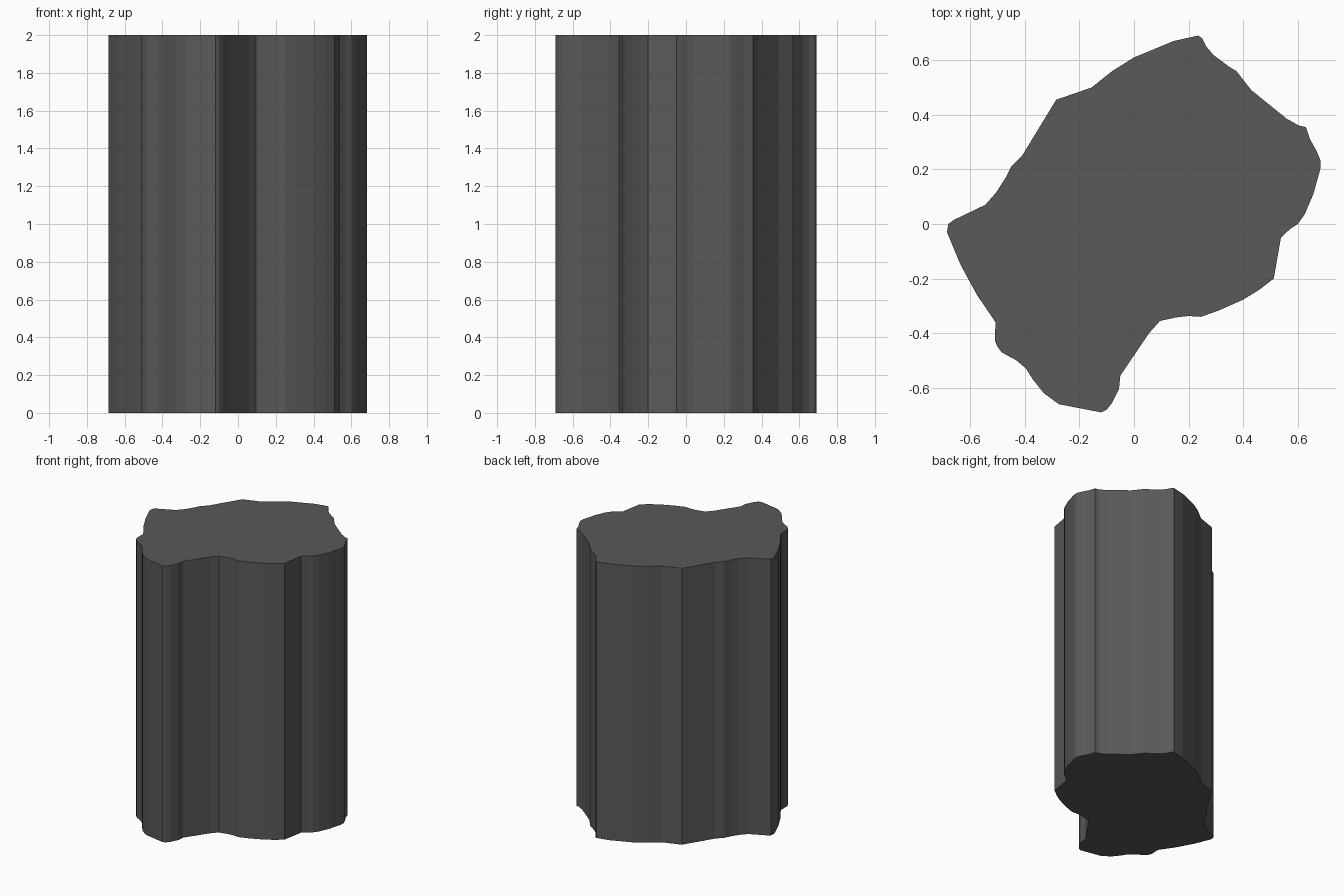
import bpy, bmesh

HEIGHT = 2.0

# Irregular rock outline, clockwise seen from above
outline = [
    (.235, .69), (.25, .68), (.265, .65), (.29, .62), (.35, .575), (.375, .56),
    (.43, .49), (.56, .385), (.605, .36), (.63, .355), (.645, .31), (.67, .265),
    (.684, .23), (.682, .20), (.657, .11), (.625, .035), (.60, 0), (.57, -.02),
    (.538, -.05), (.512, -.20), (.46, -.24), (.40, -.277), (.31, -.317), (.245, -.34),
    (.20, -.337), (.155, -.342), (.095, -.355), (.055, -.40), (-.05, -.555),
    (-.055, -.605), (-.08, -.655), (-.10, -.68), (-.12, -.69), (-.275, -.66),
    (-.33, -.62), (-.37, -.57), (-.395, -.53), (-.43, -.50), (-.485, -.47),
    (-.50, -.45), (-.51, -.425), (-.507, -.36), (-.575, -.26), (-.635, -.15),
    (-.685, -.03), (-.68, 0), (-.66, .015), (-.545, .07), (-.505, .115),
    (-.47, .17), (-.45, .21), (-.41, .25), (-.285, .455), (-.155, .50),
    (-.08, .56), (0, .61), (.145, .67),
]

# Pillar: base face extruded straight up
bm = bmesh.new()
base = bm.faces.new([bm.verts.new((x, y, 0)) for x, y in outline])
result = bmesh.ops.extrude_face_region(bm, geom=[base], use_keep_orig=True)
top = [g for g in result["geom"] if isinstance(g, bmesh.types.BMVert)]
bmesh.ops.translate(bm, verts=top, vec=(0, 0, HEIGHT))
bmesh.ops.recalc_face_normals(bm, faces=bm.faces[:])

mesh = bpy.data.meshes.new("rock_pillar")
bm.to_mesh(mesh)
bm.free()
pillar = bpy.data.objects.new("rock_pillar", mesh)
bpy.context.collection.objects.link(pillar)

# Dark stone colour
stone = bpy.data.materials.new("dark_stone")
stone.diffuse_color = (0.1, 0.1, 0.1, 1)
mesh.materials.append(stone)
